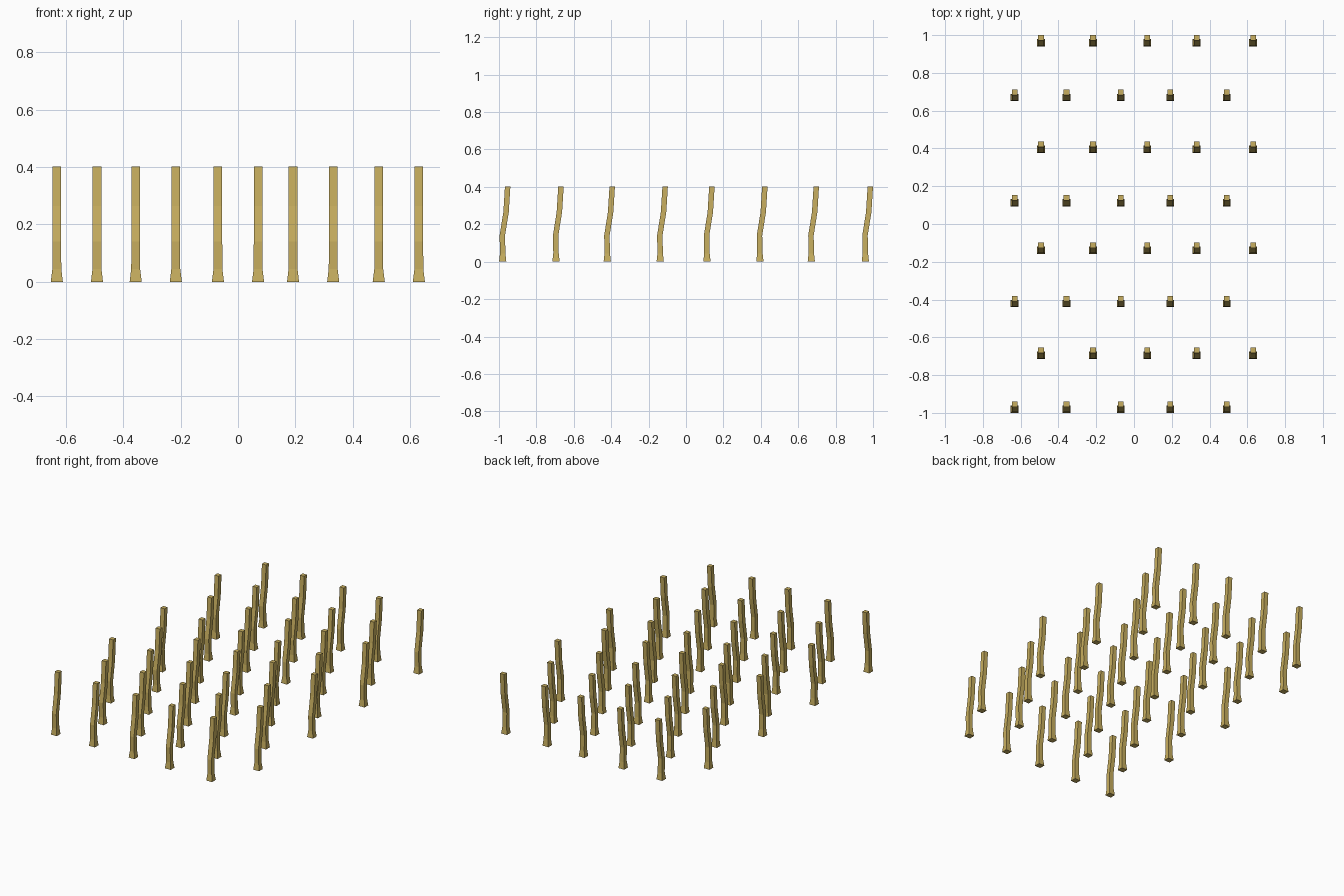
import bpy
import bmesh

cube = bpy.data.objects.get("Cube")
if cube:
    bpy.data.objects.remove(cube, do_unlink=True)

# Single straw-coloured material
straw = bpy.data.materials.new("straw")
straw.use_nodes = True
colour = (0.58, 0.43, 0.115, 1)
straw.diffuse_color = colour
straw.node_tree.nodes["Principled BSDF"].inputs["Base Color"].default_value = colour

# Stalk cross-sections: height, backward offset, half width, half depth
sections = [
    (0.0, 0.0, 0.021, 0.0195),
    (0.045, 0.0, 0.0155, 0.0145),
    (0.14, -0.002, 0.015, 0.0145),
    (0.265, 0.018, 0.015, 0.0145),
    (0.402, 0.0265, 0.015, 0.0145),
]


def stalk_mesh():
    """Square stalk with a flared foot and a gentle bend."""
    bm = bmesh.new()
    rings = []
    for z, y, w, d in sections:
        corners = [(-w, -d), (w, -d), (w, d), (-w, d)]
        rings.append([bm.verts.new((cx, y + cy, z)) for cx, cy in corners])
    for low, high in zip(rings, rings[1:]):
        for i in range(4):
            j = (i + 1) % 4
            bm.faces.new((low[i], low[j], high[j], high[i]))
    bm.faces.new(rings[0][::-1])
    bm.faces.new(rings[-1])
    mesh = bpy.data.meshes.new("stalk")
    bm.to_mesh(mesh)
    bm.free()
    mesh.materials.append(straw)
    return mesh


# Planting grid: every other row is shifted sideways
rows = [-0.98, -0.695, -0.421, -0.138, 0.112, 0.395, 0.67, 0.959]
columns = [-0.492, -0.217, 0.07, 0.332, 0.631]
shift = -0.14

mesh = stalk_mesh()
for r, y in enumerate(rows):
    offset = shift if r % 2 == 0 else 0
    for c, x in enumerate(columns):
        stalk = bpy.data.objects.new(f"stalk_{r + 1}_{c + 1}", mesh)
        stalk.location = (x + offset, y, 0)
        bpy.context.collection.objects.link(stalk)
